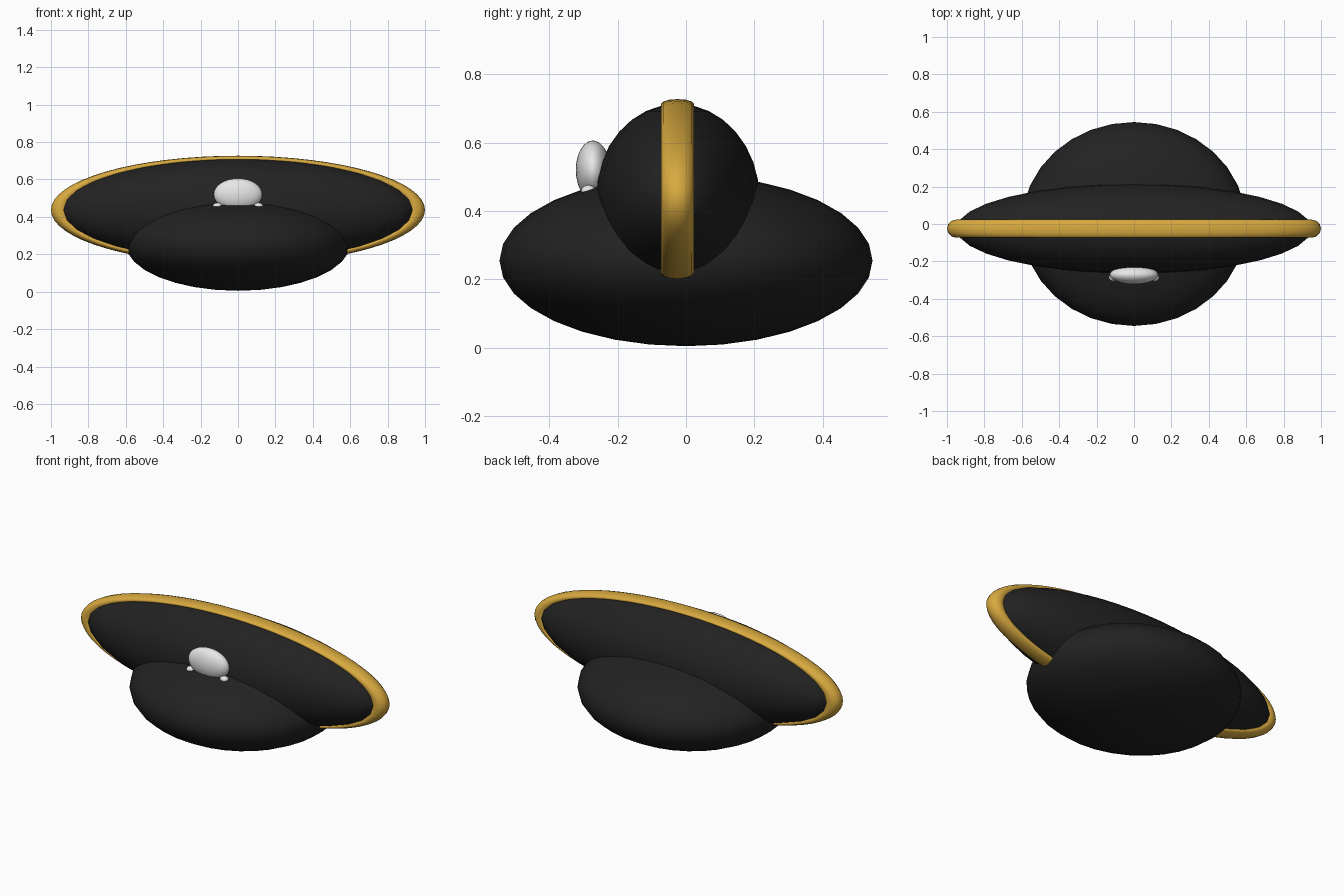
import bpy
import math

cube = bpy.data.objects.get("Cube")
if cube:
    bpy.data.objects.remove(cube, do_unlink=True)


def make_material(name, color):
    mat = bpy.data.materials.new(name)
    mat.use_nodes = True
    mat.diffuse_color = (*color, 1)
    mat.node_tree.nodes["Principled BSDF"].inputs["Base Color"].default_value = (*color, 1)
    return mat


black = make_material("black felt", (0.016, 0.016, 0.016))
gold = make_material("gold trim", (0.69, 0.40, 0.05))
white = make_material("white badge", (0.8, 0.8, 0.8))


def finish(name, mat, scale):
    obj = bpy.context.object
    obj.name = name
    obj.scale = scale
    obj.data.materials.append(mat)
    bpy.ops.object.transform_apply(location=False, rotation=True, scale=True)
    bpy.ops.object.shade_smooth()
    return obj


def ellipsoid(name, center, radii, mat, segments=32, rings=16):
    bpy.ops.mesh.primitive_uv_sphere_add(segments=segments, ring_count=rings, radius=1, location=center)
    return finish(name, mat, radii)


# Rounded hat body and the wide upright brim crossing it
ellipsoid("hat_body", (0, 0, 0.255), (0.6, 0.545, 0.25), black)
ellipsoid("hat_brim", (0, -0.025, 0.437), (0.95, 0.24, 0.276), black)

# Gold trim following the rim of the brim
bpy.ops.mesh.primitive_torus_add(
    major_radius=0.95, minor_radius=0.05, major_segments=64, minor_segments=12,
    location=(0, -0.025, 0.437), rotation=(math.pi / 2, 0, 0))
bpy.ops.object.transform_apply(location=False, rotation=True, scale=False)
finish("brim_trim", gold, (1, 0.97, 0.29))

# Front badge: domed head with two small knobs at its base
ellipsoid("badge_head", (0, -0.272, 0.52), (0.13, 0.05, 0.086), white)
for side, x in (("right", -0.11), ("left", 0.11)):
    ellipsoid(side + "_badge_knob", (x, -0.285, 0.458), (0.025, 0.022, 0.018), white, 16, 8)
